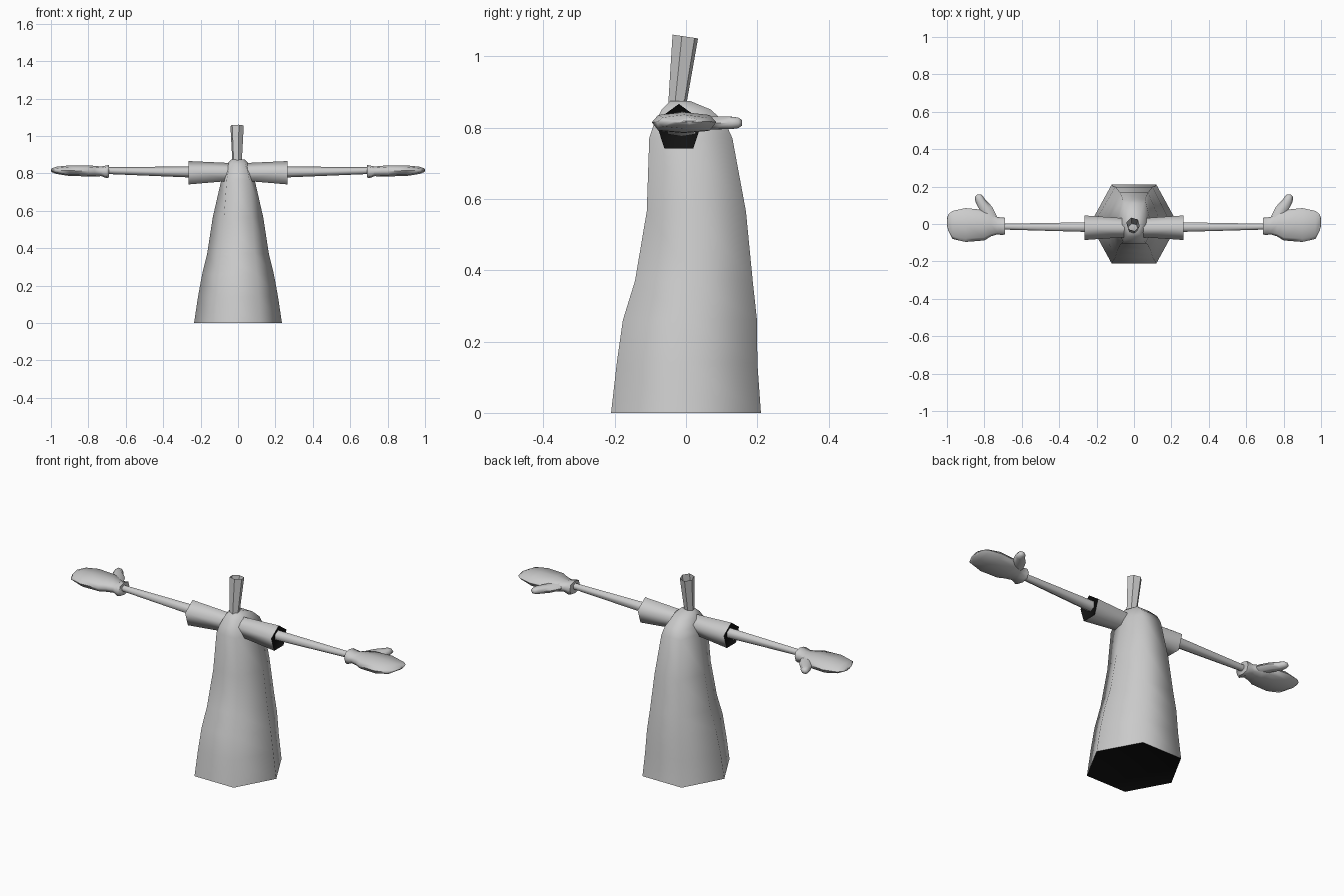
import bpy, bmesh, math
from mathutils import Vector

if "Cube" in bpy.data.objects:
    bpy.data.objects.remove(bpy.data.objects["Cube"])


def material(name, v):
    m = bpy.data.materials.new(name)
    m.diffuse_color = (v, v, v, 1)
    m.use_nodes = True
    m.node_tree.nodes["Principled BSDF"].inputs["Base Color"].default_value = m.diffuse_color
    return m


grey = material("light_grey", 0.6)
black = material("black_inside", 0.006)


def loft(name, rings, cap_start=False, cap_end=False, angle=65, black_from=99):
    """Skin equal-length point rings, normals out; bands from black_from are black."""
    bm = bmesh.new()
    vs = [[bm.verts.new(p) for p in r] for r in rings]
    n = len(vs[0])
    for k, (a, b) in enumerate(zip(vs, vs[1:])):
        for i in range(n):
            j = (i + 1) % n
            f = bm.faces.new((a[i], a[j], b[j], b[i]))
            f.material_index = int(k >= black_from)
    bm.normal_update()
    mid = sum((v.co for v in vs[0] + vs[1]), Vector()) / (2 * n)
    side = list(bm.faces)[:n]
    flip = sum(f.normal.dot(f.calc_center_median() - mid) for f in side) < 0
    if cap_start:
        bm.faces.new(vs[0][::-1])
    if cap_end:
        f = bm.faces.new(vs[-1])
        f.material_index = int(black_from < 99)
    if flip:
        bmesh.ops.reverse_faces(bm, faces=bm.faces[:])
    me = bpy.data.meshes.new(name)
    bm.to_mesh(me)
    bm.free()
    me.materials.append(grey)
    me.materials.append(black)
    ob = bpy.data.objects.new(name, me)
    bpy.context.collection.objects.link(ob)
    bpy.ops.object.select_all(action='DESELECT')
    ob.select_set(True)
    bpy.context.view_layer.objects.active = ob
    bpy.ops.object.shade_smooth_by_angle(angle=math.radians(angle))
    return ob


# robe: six-sided, black underside (height, front y, back y, half width, corner x)
robe = [(.874, -.045, .012, .035, .022), (.85, -.068, .07, .062, .038),
        (.81, -.09, .112, .075, .052), (.77, -.103, .13, .088, .06),
        (.565, -.11, .168, .135, .075), (.37, -.143, .187, .165, .09),
        (.26, -.177, .199, .192, .1), (.14, -.194, .2, .214, .11),
        (0, -.21, .21, .235, .12), (.002, -.207, .207, .232, .118)]
loft("robe", [[(w, (f + b) / 2, z), (c, b, z), (-c, b, z),
               (-w, (f + b) / 2, z), (-c, f, z), (c, f, z)]
              for z, f, b, w, c in robe], True, True, 75, black_from=8)


# neck: open tube, flaring and leaning back
def neck_ring(y, z, r, tilt):
    pts = []
    for i in range(6):
        a = math.radians(60 * i - 15)
        dy = r * math.sin(a)
        pts.append((-.005 + r * math.cos(a), y + dy, z - tilt * dy))
    return pts


loft("neck", [neck_ring(-.025, .86, .026, 0), neck_ring(-.002, 1.055, .037, .15)],
     angle=30)


def tube_ring(x, y, z, r, n):
    return [(x, y + r * math.sin(2 * math.pi * i / n),
             z + r * math.cos(2 * math.pi * i / n)) for i in range(n)]


def hand_ring(x, y0, y1, z0, z1):
    """Flattened eight-sided section."""
    m, w, zm = (y0 + y1) / 2, (y1 - y0) / 2, (z0 + z1) / 2
    return [(x, m + k * w, z) for k, z in
            ((-1, zm), (-.8, z1 - .008), (0, z1), (.8, z1 - .008),
             (1, zm), (.8, z0 + .006), (0, z0), (-.8, z0 + .006))]


def thumb_ring(x, y, w, h, d):
    """Six-sided section square to direction d."""
    pts = []
    for i in range(6):
        a = math.pi * i / 3
        pts.append((x + d[1] * w * math.cos(a), y - d[0] * w * math.cos(a),
                    .813 + h * math.sin(a)))
    return pts


hand = [(.69, -.055, .033, .778, .845), (.705, -.06, .035, .775, .842),
        (.73, -.055, .037, .785, .837), (.765, -.066, .06, .784, .84),
        (.8, -.088, .075, .784, .843), (.9, -.096, .085, .786, .843),
        (.97, -.08, .07, .797, .836), (.993, -.035, .052, .806, .828),
        (1.0, -.01, .03, .812, .822)]
thumb = [(.765, .025, .036, .022, (.5, .87)), (.79, .08, .034, .021, (.4, .9)),
         (.822, .125, .027, .02, (.2, .98)), (.828, .147, .022, .017, (0, 1)),
         (.828, .157, .011, .009, (0, 1))]

# sleeves with black openings, arms and hands on both sides
for s, side in ((1, "right"), (-1, "left")):
    def m(rings):
        return [[(s * x, y, z) for x, y, z in r] for r in rings]
    loft(side + "_sleeve", m([tube_ring(.03, -.02, .803, .052, 5),
                              tube_ring(.265, -.02, .797, .069, 5),
                              tube_ring(.258, -.02, .797, .066, 5)]),
         False, True, 75, black_from=1)
    loft(side + "_arm", m([tube_ring(.2, -.017, .807, .031, 6),
                           tube_ring(.705, -.014, .815, .018, 6)]))
    loft(side + "_hand", m([hand_ring(*h) for h in hand]), True, True, 75)
    loft(side + "_thumb", m([thumb_ring(*t) for t in thumb]), False, True, 75)
